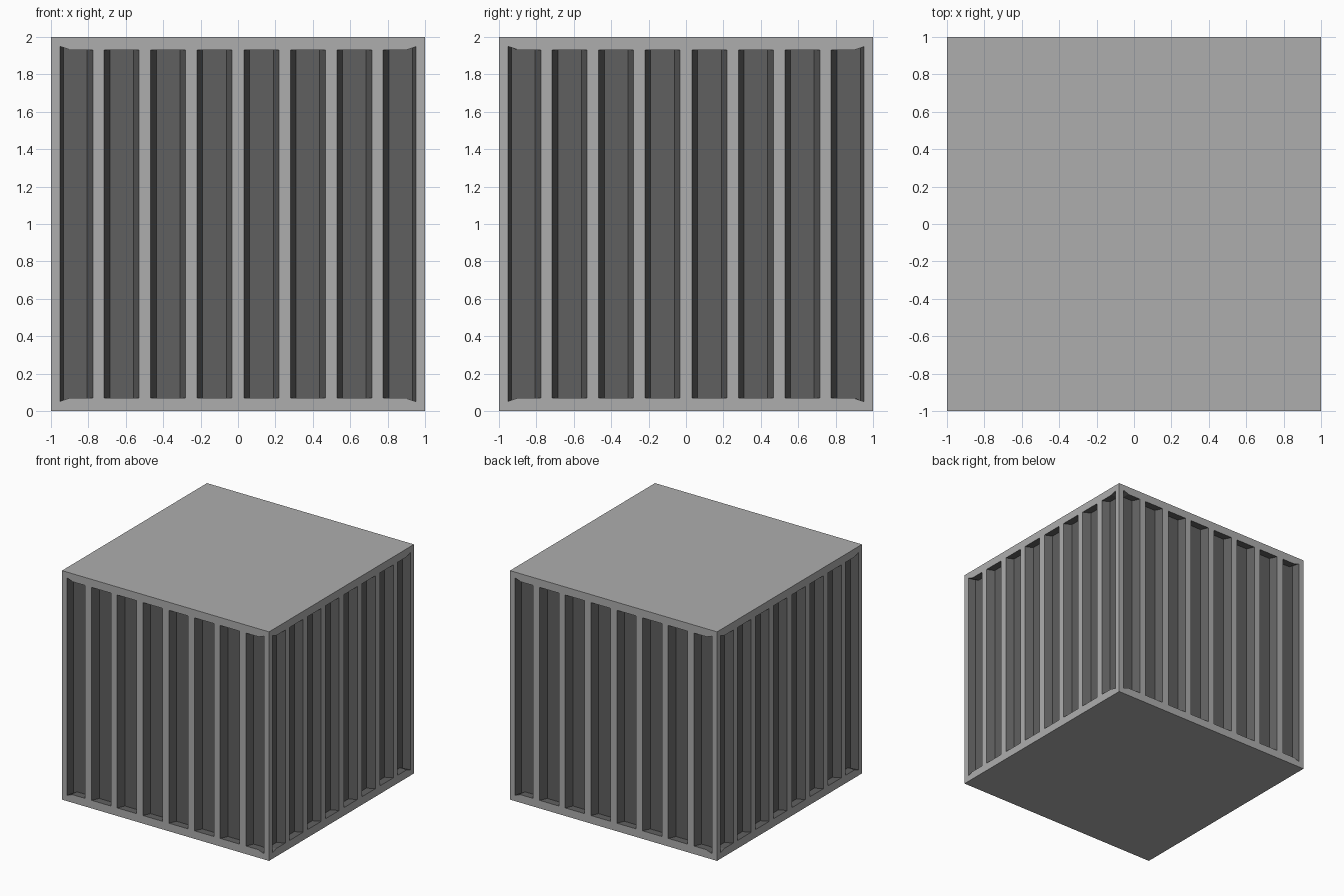
import bpy, bmesh, math
from mathutils import Matrix

if "Cube" in bpy.data.objects:
    bpy.data.objects.remove(bpy.data.objects["Cube"])

DEPTH = 0.065      # groove depth
OUT = 0.02         # how far cutters stick out of the wall
LOW, HIGH = 0.07, 1.93


def material(name, v):
    m = bpy.data.materials.new(name)
    m.diffuse_color = (v, v, v, 1)
    m.use_nodes = True
    m.node_tree.nodes["Principled BSDF"].inputs["Base Color"].default_value = m.diffuse_color
    return m


light = material("light grey", 0.42)
dark = material("dark grey", 0.117)


def new_object(name, bm):
    bmesh.ops.recalc_face_normals(bm, faces=bm.faces)
    me = bpy.data.meshes.new(name)
    bm.to_mesh(me)
    bm.free()
    ob = bpy.data.objects.new(name, me)
    bpy.context.collection.objects.link(ob)
    return ob


def outline(x0, x1, s0, s1, depth):
    """Groove outline at a depth; walls slope inward by s0 and s1."""
    t = depth / DEPTH
    a, b = x0 + s0 * t, x1 - s1 * t
    pts = [(a, LOW), (b, LOW), (b, HIGH), (a, HIGH)]
    if x0 < -0.9:      # flared corners of the outermost grooves
        pts = [(a, 0.05), (-0.90, LOW)] + pts[1:3] + [(-0.90, HIGH), (a, 1.95)]
    elif x1 > 0.9:
        pts = [pts[0], (0.90, LOW), (b, 0.05), (b, 1.95), (0.90, HIGH), pts[3]]
    return pts


def groove(bm, rot, x0, x1, s0, s1):
    rings = [[bm.verts.new(rot @ Matrix.Translation((x, -1 + d, z)).translation)
              for x, z in outline(x0, x1, s0, s1, d)] for d in (-OUT, DEPTH)]
    n = len(rings[0])
    bm.faces.new(rings[0])
    bm.faces.new(rings[1][::-1])
    for i in range(n):
        j = (i + 1) % n
        bm.faces.new((rings[0][i], rings[1][i], rings[1][j], rings[0][j]))


# Container body
bm = bmesh.new()
bmesh.ops.create_cube(bm, size=2, matrix=Matrix.Translation((0, 0, 1)))
body = new_object("container_body", bm)
body.data.materials.append(light)
body.data.materials.append(dark)

# Vertical grooves on all four walls
bm = bmesh.new()
for side in range(4):
    rot = Matrix.Rotation(side * math.pi / 2, 4, 'Z')
    for c in (-0.622, -0.373, -0.125, 0.125, 0.373, 0.622):
        groove(bm, rot, c - 0.0935, c + 0.0935, 0.03, 0.03)
    groove(bm, rot, -0.952, -0.776, 0.018, 0.03)
    groove(bm, rot, 0.776, 0.952, 0.03, 0.018)
cutter = new_object("groove_cutter", bm)
cutter.hide_render = True

mod = body.modifiers.new("grooves", 'BOOLEAN')
mod.operation = 'DIFFERENCE'
mod.solver = 'EXACT'
mod.object = cutter
bpy.context.view_layer.objects.active = body
bpy.ops.object.modifier_apply(modifier=mod.name)
bpy.data.objects.remove(cutter)

# Recessed faces are dark, outer skin is light
for p in body.data.polygons:
    x, y, z = p.center
    # a face lies on the skin when every vertex shares one outer plane
    vs = [body.data.vertices[i].co for i in p.vertices]
    skin = any(all(abs(v[k] - w) < 1e-3 for v in vs)
               for k, w in ((0, 1), (0, -1), (1, 1), (1, -1), (2, 0), (2, 2)))
    p.material_index = 0 if skin else 1
